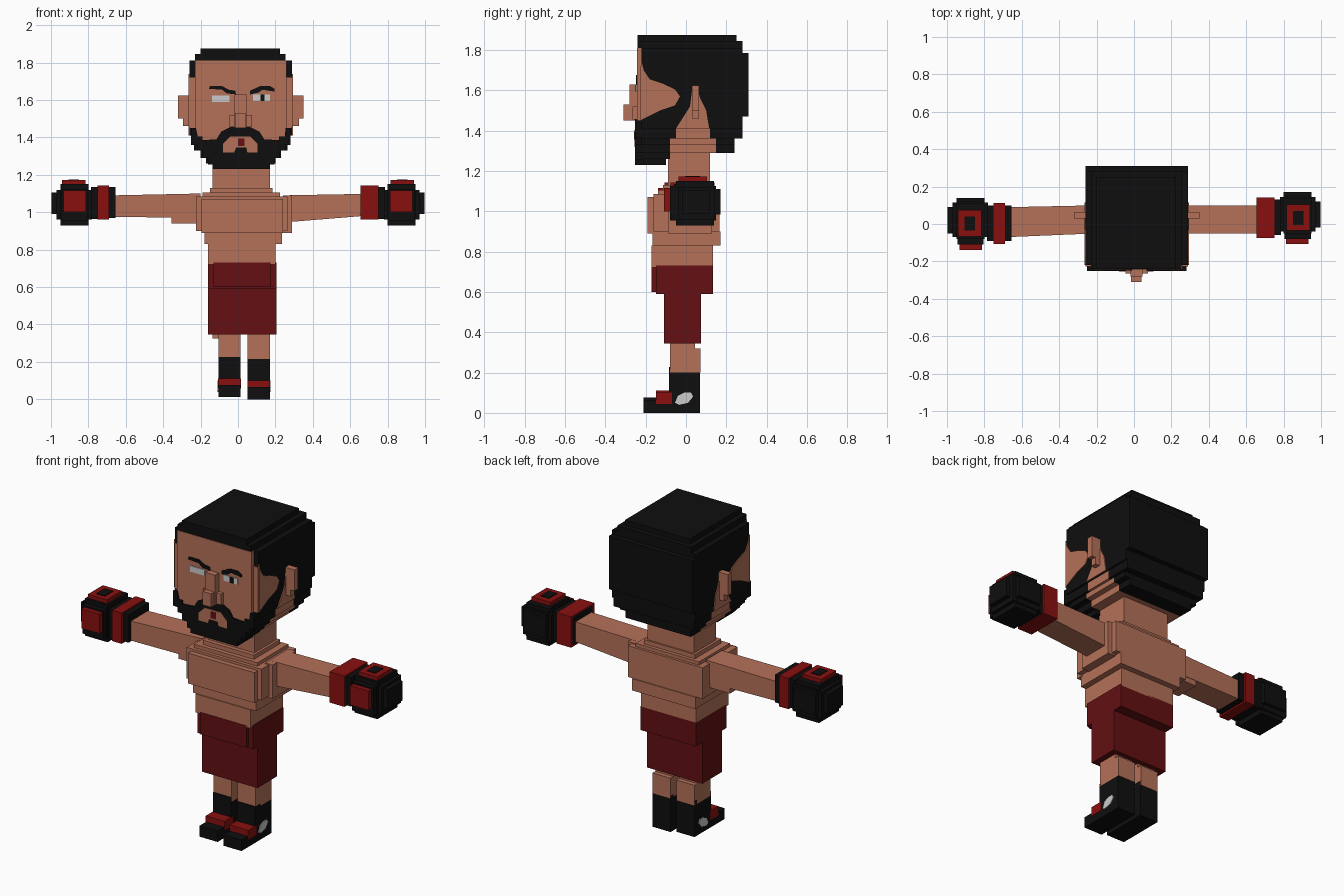
import bpy, bmesh

def colour(name, rgb):
    m = bpy.data.materials.new(name)
    m.diffuse_color = (*rgb, 1)
    return m

SKIN = colour("skin", (0.46, 0.165, 0.10))
BLACK = colour("black", (0.0045, 0.0045, 0.0045))
RED = colour("glove red", (0.25, 0.005, 0.005))
SHORTS = colour("shorts red", (0.125, 0.005, 0.006))
WHITE = colour("white", (0.6, 0.6, 0.6))

def finish(name, bm, mat):
    bmesh.ops.recalc_face_normals(bm, faces=bm.faces)
    me = bpy.data.meshes.new(name)
    bm.to_mesh(me)
    bm.free()
    me.materials.append(mat)
    ob = bpy.data.objects.new(name, me)
    bpy.context.collection.objects.link(ob)
    return ob

def loft(name, mat, x0, a, x1, b):
    """Hexahedron between two end rectangles (y0, y1, z0, z1) at x0 and x1."""
    bm = bmesh.new()
    r0, r1 = [[bm.verts.new((x, y, z)) for y, z in ((e[0], e[2]), (e[1], e[2]), (e[1], e[3]), (e[0], e[3]))]
              for x, e in ((x0, a), (x1, b))]
    bm.faces.new(r0)
    bm.faces.new(r1)
    for i in range(4):
        j = (i + 1) % 4
        bm.faces.new((r0[i], r0[j], r1[j], r1[i]))
    return finish(name, bm, mat)

def box(name, mat, x, y, z):
    return loft(name, mat, x[0], (*y, *z), x[1], (*y, *z))

def plate(name, mat, pts, axis, d0, d1):
    """Outline in (x, z) for axis 'y' or (y, z) for axis 'x', extruded d0 to d1."""
    bm = bmesh.new()
    co = (lambda u, v, d: (u, d, v)) if axis == 'y' else (lambda u, v, d: (d, u, v))
    a = [bm.verts.new(co(u, v, d0)) for u, v in pts]
    b = [bm.verts.new(co(u, v, d1)) for u, v in pts]
    bm.faces.new(a)
    bm.faces.new(b)
    for i in range(len(pts)):
        j = (i + 1) % len(pts)
        bm.faces.new((a[i], a[j], b[j], b[i]))
    return finish(name, bm, mat)

# Hair: stepped tiers
for x0, x1, y0, y1, z0, z1 in ((-.20, .225, -.24, .25, 1.845, 1.875), (-.23, .255, -.24, .28, 1.81, 1.845),
                               (-.26, .29, -.22, .28, 1.785, 1.81), (-.26, .29, -.22, .31, 1.47, 1.785),
                               (-.26, .29, -.22, .28, 1.41, 1.47)):
    box("hair_tier", BLACK, (x0, x1), (y0, y1), (z0, z1))

# Jaw tiers: beard in front, skin below the ears, hair behind
for x0, x1, y1, z0, z1, ya, yb in ((-.25, .28, .28, 1.36, 1.41, -.05, .12), (-.235, .265, .24, 1.33, 1.36, -.08, .15),
                                   (-.20, .23, .24, 1.29, 1.33, -.08, .15)):
    box("beard_side", BLACK, (x0, x1), (-.22, ya), (z0, z1))
    box("jaw_skin", SKIN, (x0, x1), (ya, yb), (z0, z1))
    box("nape_hair", BLACK, (x0, x1), (yb, y1), (z0, z1))
box("chin_upper", BLACK, (-.17, .20), (-.22, -.08), (1.26, 1.29))
box("chin_lower", BLACK, (-.135, .17), (-.25, -.10), (1.23, 1.26))

# Face slab and skin strips beside it
box("face", SKIN, (-.23, .26), (-.243, -.215), (1.38, 1.81))
for x0, x1 in ((-.26, -.23), (.26, .29)):
    box("cheek_strip", SKIN, (x0, x1), (-.226, -.22), (1.45, 1.72))

# Beard with moustache
plate("beard", BLACK, [(-.25, 1.45), (-.225, 1.45), (-.215, 1.405), (-.19, 1.405), (-.19, 1.385), (-.115, 1.39),
                       (-.09, 1.43), (-.04, 1.455), (.065, 1.455), (.115, 1.43), (.14, 1.39), (.22, 1.385),
                       (.22, 1.405), (.25, 1.405), (.255, 1.45), (.28, 1.45), (.28, 1.36), (.255, 1.36),
                       (.255, 1.33), (.225, 1.33), (.225, 1.29), (.195, 1.29), (.195, 1.255), (.17, 1.255),
                       (.17, 1.23), (-.135, 1.23), (-.135, 1.255), (-.16, 1.255), (-.16, 1.29), (-.19, 1.29),
                       (-.19, 1.33), (-.22, 1.33), (-.22, 1.36), (-.25, 1.36)], 'y', -.252, -.215)
plate("mouth_skin", SKIN, [(-.04, 1.405), (.065, 1.405), (.105, 1.365), (.105, 1.32), (.05, 1.32), (.045, 1.345),
                           (-.01, 1.345), (-.02, 1.32), (-.08, 1.32), (-.08, 1.365)], 'y', -.255, -.25)
box("lips", SHORTS, (0, .035), (-.257, -.25), (1.355, 1.395))

# Eyes, brows and nose
box("left_eye", WHITE, (-.14, -.045), (-.248, -.24), (1.59, 1.625))
box("right_eye", WHITE, (.08, .17), (-.248, -.24), (1.595, 1.63))
box("pupil", BLACK, (.12, .143), (-.25, -.24), (1.595, 1.63))
plate("left_brow", BLACK, [(-.155, 1.66), (-.085, 1.655), (-.06, 1.635), (-.01, 1.63), (-.015, 1.65),
                           (-.05, 1.655), (-.085, 1.675), (-.15, 1.675)], 'y', -.249, -.24)
plate("right_brow", BLACK, [(.065, 1.63), (.11, 1.64), (.13, 1.655), (.195, 1.645), (.195, 1.66),
                            (.17, 1.675), (.12, 1.675), (.065, 1.65)], 'y', -.249, -.24)
box("nose_bridge", SKIN, (-.02, .045), (-.28, -.24), (1.45, 1.63))
box("nose_wings", SKIN, (-.045, .075), (-.265, -.24), (1.455, 1.52))
box("nose_tip", SKIN, (-.015, .04), (-.31, -.24), (1.45, 1.53))

# Temples, ears and the skin around them on both sides
temple = [(-.22, 1.74), (-.21, 1.70), (-.18, 1.655), (-.12, 1.635), (-.055, 1.605), (-.03, 1.57),
          (-.055, 1.525), (-.13, 1.50), (-.19, 1.47), (-.22, 1.455)]
ear_skin = [(-.05, 1.41), (.02, 1.52), (.03, 1.60), (.06, 1.60), (.07, 1.56), (.10, 1.50), (.115, 1.41)]
for side, x, out in (("left", -.26, -1), ("right", .29, 1)):
    plate(side + "_temple", SKIN, temple, 'x', x - out * .002, x + out * .005)
    plate(side + "_ear_skin", SKIN, ear_skin, 'x', x - out * .002, x + out * .005)
    e = sorted((x, x + out * .06))
    box(side + "_ear", SKIN, e, (.03, .065), (1.50, 1.625))
    e = sorted((x, x + out * .035))
    box(side + "_ear_lobe", SKIN, e, (.03, .065), (1.46, 1.50))

# Neck and torso tiers
for name, x, y, z in (("neck", (-.135, .17), (-.09, .12), (1.10, 1.29)),
                      ("collar", (-.15, .185), (-.115, .13), (1.10, 1.13)),
                      ("shoulder_top", (-.19, .225), (-.14, .15), (1.07, 1.105)),
                      ("upper_torso", (-.225, .265), (-.16, .165), (.90, 1.085)),
                      ("chest", (-.195, .24), (-.19, -.15), (.89, 1.07)),
                      ("ribs", (-.18, .235), (-.165, .17), (.83, .90)),
                      ("waist", (-.16, .20), (-.17, .135), (.72, .83))):
    box(name, SKIN, x, y, z)

# Shorts
box("shorts_top", SHORTS, (-.16, .205), (-.15, .135), (.59, .73))
box("shorts_front", SHORTS, (-.13, .175), (-.172, -.14), (.60, .73))
box("shorts_legs", SHORTS, (-.16, .205), (-.11, .075), (.345, .59))

# Legs and boots
mark = [(-.055, .05), (-.035, .04), (.01, .05), (.035, .08), (.025, .10), (-.01, .10), (-.04, .085)]
for side, x0, x1, dz, xo, out in (("left", -.105, .013, .012, -.105, -1), ("right", .052, .17, 0, .17, 1)):
    box(side + "_shin", SKIN, (x0, x1), (-.08, .045), (.2, .36))
    box(side + "_calf", SKIN, (x0, x1), (-.03, .072), (.2, .32))
    box(side + "_boot", BLACK, (x0, x1), (-.085, .07), (dz, .215 + dz))
    box(side + "_toe", BLACK, (x0, x1), (-.21, -.08), (dz, .065 + dz))
    box(side + "_boot_tongue", RED, (x0 - .002, x1 + .002), (-.15, -.07), (.045 + dz, .1 + dz))
    plate(side + "_boot_mark", WHITE, [(u, v) for u, v in mark], 'x', xo - out * .002, xo + out * .005)
box("left_knee", SKIN, (-.135, -.10), (-.07, .04), (.325, .36))

# Arms
loft("left_arm", SKIN, -.67, (-.07, .09, .975, 1.09), -.2, (-.05, .10, .97, 1.10))
loft("right_arm", SKIN, .24, (-.05, .10, .945, 1.09), .67, (-.05, .10, .98, 1.098))
box("left_shoulder", SKIN, (-.355, -.2), (-.05, .095), (.94, 1.0))
box("right_shoulder", SKIN, (.24, .29), (-.09, .13), (.89, 1.09))

# Gloves: out is the outward direction, dy shifts each glove front to back
for side, out, dy in (("left", -1, 0), ("right", 1, .03)):
    def gbox(name, mat, a, b, y, z):
        box(side + name, mat, sorted((out * a, out * b)), (y[0] + dy, y[1] + dy), z)
    red0 = .69 if out < 0 else .655
    gbox("_cuff_inner", BLACK, .655, .70, (-.09, .10), (.97, 1.135))
    gbox("_cuff", RED, red0, .752, (-.106, .112), (.96, 1.143))
    gbox("_cuff_outer", BLACK, .75, .785, (-.09, .10), (.965, 1.135))
    # Stepped fist
    for a, b, y, z in ((.78, .97, (-.07, .115), (.96, 1.12)), (.805, .945, (-.11, .12), (.955, 1.125)),
                       (.80, .95, (-.07, .14), (.985, 1.11)), (.80, .95, (-.08, .11), (.93, 1.15)),
                       (.94, .997, (-.05, .09), (.99, 1.105))):
        gbox("_fist", BLACK, a, b, y, z)
    # Red pads with a dark spot on top
    gbox("_front_pad", RED, .812, .932, (-.138, -.10), (1.0, 1.115))
    gbox("_top_pad", RED, .815, .94, (-.066, .075), (1.14, 1.172))
    gbox("_top_spot", BLACK, .85, .905, (-.035, .04), (1.165, 1.176))
